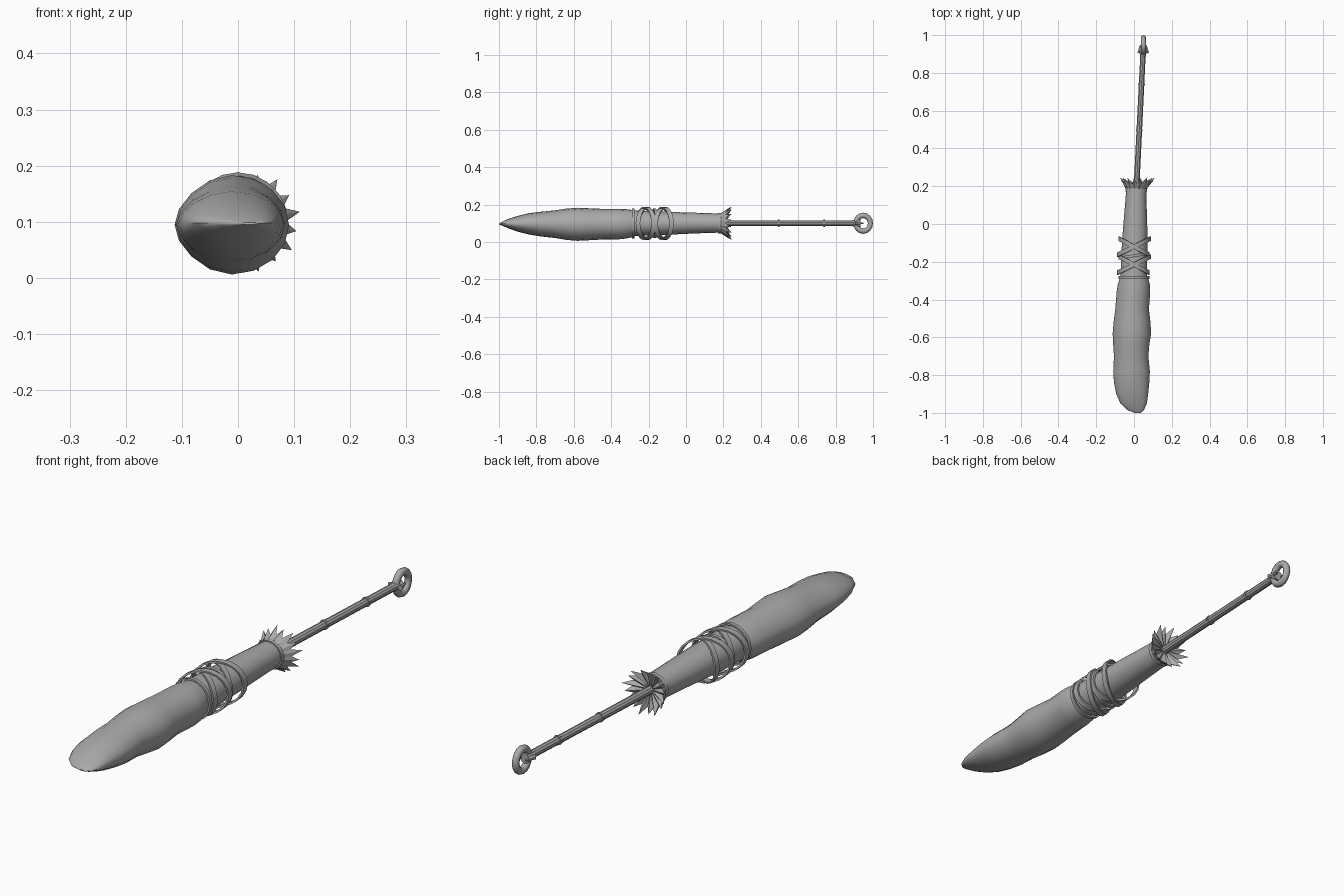
import bpy, bmesh, math
from mathutils import Vector, Matrix

if "Cube" in bpy.data.objects:
    bpy.data.objects.remove(bpy.data.objects["Cube"])

grey = bpy.data.materials.new("grey")
grey.diffuse_color = (0.4, 0.4, 0.4, 1)
grey.use_nodes = True
grey.node_tree.nodes["Principled BSDF"].inputs["Base Color"].default_value = grey.diffuse_color
CZ = 0.1


def finish(name, bm, smooth=True, angle=35):
    bmesh.ops.recalc_face_normals(bm, faces=bm.faces)
    me = bpy.data.meshes.new(name)
    bm.to_mesh(me)
    bm.free()
    ob = bpy.data.objects.new(name, me)
    bpy.context.collection.objects.link(ob)
    me.materials.append(grey)
    if smooth:
        bpy.context.view_layer.objects.active = ob
        ob.select_set(True)
        bpy.ops.object.shade_smooth_by_angle(angle=math.radians(angle))
        ob.select_set(False)
    return ob


def loft(name, sections, n=16, pinch=0.0, angle=35):
    """Sections along y: (y, x_min, x_max, z_min, z_max)."""
    bm = bmesh.new()
    rings = []
    for y, x0, x1, z0, z1 in sections:
        ring = []
        for i in range(n):
            a = 2 * math.pi * i / n
            c, s = math.cos(a), math.sin(a)
            if c < 0:
                s *= 1 - pinch * c * c
            ring.append(bm.verts.new(((x0 + x1) / 2 + c * (x1 - x0) / 2, y,
                                      (z0 + z1) / 2 + s * (z1 - z0) / 2)))
        rings.append(ring)
    for a, b in zip(rings, rings[1:]):
        for i in range(n):
            j = (i + 1) % n
            bm.faces.new((a[i], a[j], b[j], b[i]))
    bm.faces.new(rings[0])
    bm.faces.new(rings[-1])
    return finish(name, bm, angle=angle)


# Padded head, flattened to a blunt wedge at the front
loft("head", [
    (-1.00, 0.005, 0.035, 0.095, 0.099), (-0.985, -0.035, 0.053, 0.088, 0.107),
    (-0.95, -0.072, 0.068, 0.073, 0.123), (-0.90, -0.094, 0.075, 0.055, 0.139),
    (-0.84, -0.106, 0.081, 0.040, 0.154), (-0.78, -0.110, 0.084, 0.030, 0.161),
    (-0.70, -0.106, 0.076, 0.021, 0.169), (-0.64, -0.110, 0.081, 0.011, 0.178),
    (-0.58, -0.113, 0.091, 0.006, 0.183), (-0.52, -0.108, 0.087, 0.009, 0.180),
    (-0.45, -0.099, 0.079, 0.013, 0.177), (-0.36, -0.092, 0.086, 0.014, 0.177),
    (-0.32, -0.086, 0.084, 0.018, 0.175), (-0.285, -0.075, 0.074, 0.026, 0.171)],
    pinch=0.2, angle=50)

# Tapered grip, running under the wraps
loft("grip", [
    (-0.30, -0.072, 0.070, 0.032, 0.168), (-0.18, -0.068, 0.070, 0.035, 0.165),
    (-0.07, -0.062, 0.072, 0.040, 0.160), (0.06, -0.051, 0.068, 0.046, 0.156),
    (0.18, -0.041, 0.065, 0.050, 0.152)])
loft("grip_collar", [
    (0.172, -0.046, 0.070, 0.044, 0.156), (0.190, -0.046, 0.070, 0.044, 0.156)])


# Flat strap hoops, tilted left and right so that they cross
def hoop(name, y, tilt, rx, rz, width, thick=0.007, n=20):
    bm = bmesh.new()
    rows = []
    for i in range(n):
        a = 2 * math.pi * i / n
        c, s = math.cos(a), math.sin(a)
        row = []
        for r, w in ((0, -1), (thick, -1), (thick, 1), (0, 1)):
            row.append(bm.verts.new((c * (rx + r), y + tilt * c + w * width / 2,
                                     CZ - 0.001 + s * (rz + r))))
        rows.append(row)
    for i in range(n):
        a, b = rows[i], rows[(i + 1) % n]
        for k in range(4):
            m = (k + 1) % 4
            bm.faces.new((a[k], a[m], b[m], b[k]))
    finish(name, bm)


hoop("strap_front", -0.283, 0.0, 0.075, 0.074, 0.014)
for i, y in enumerate((-0.215, -0.120)):
    for side in (-1, 1):
        hoop(f"strap_cross_{i}_{side}", y, side * 0.042, 0.079 + 0.003 * side,
             0.079 + 0.003 * side, 0.024)
hoop("strap_middle", -0.168, 0.012, 0.074, 0.072, 0.014)

# Ragged crown: flared outside with pointed tips, folded funnel inside
bm = bmesh.new()
teeth = 16
cx = 0.018
base, outer, core = [], [], []
for i in range(teeth * 2):
    a = math.pi * (i + 0.5 * 2) / teeth
    c, s = math.cos(a), math.sin(a)
    tip = i % 2 == 0
    r = (0.094 if i % 4 == 0 else 0.088) if tip else 0.067
    y = (0.245 if i % 4 == 0 else 0.232) if tip else 0.212
    base.append(bm.verts.new((0.012 + 0.055 * c, 0.184, CZ + 0.053 * s)))
    outer.append(bm.verts.new((cx + r * c, y, CZ + r * s * 0.97)))
    core.append(bm.verts.new((0.013 + 0.014 * c, 0.205, CZ + 0.014 * s)))
for i in range(teeth * 2):
    j = (i + 1) % (teeth * 2)
    bm.faces.new((base[i], base[j], outer[j], outer[i]))
    bm.faces.new((outer[i], outer[j], core[j], core[i]))
bm.faces.new(base)
bm.faces.new(core)
finish("ragged_crown", bm, smooth=False)

# Slim rod with two narrow collars
start, end = Vector((0.013, 0.19, CZ)), Vector((0.049, 0.925, CZ))


def rod_piece(name, t0, t1, r0, r1, n=10):
    p, q = start.lerp(end, t0), start.lerp(end, t1)
    d = q - p
    bm = bmesh.new()
    m = Matrix.Translation((p + q) / 2) @ d.to_track_quat('Z', 'Y').to_matrix().to_4x4()
    bmesh.ops.create_cone(bm, cap_ends=True, segments=n, radius1=r0, radius2=r1,
                          depth=d.length, matrix=m)
    finish(name, bm)


rod_piece("rod", 0, 1, 0.016, 0.015)
for i, t in enumerate((0.41, 0.74)):
    rod_piece(f"rod_collar_{i}", t, t + 0.012, 0.019, 0.019)

# Forked socket that clasps the ring
rod_piece("socket", 0.94, 1.01, 0.015, 0.021)
for side in (-1, 1):
    bm = bmesh.new()
    bmesh.ops.create_cone(bm, cap_ends=True, segments=6, radius1=0.010, radius2=0.003,
                          depth=0.045, matrix=Matrix.Translation((0.049 + side * 0.019, 0.926, CZ))
                          @ Matrix.Rotation(side * 0.2, 4, 'Z')
                          @ Matrix.Rotation(-math.pi / 2, 4, 'X'))
    finish(f"prong_{side}", bm)

# Hanging ring, upright along the rod
bm = bmesh.new()
major, minor, n, k = 0.040, 0.014, 16, 8
rows = []
for i in range(n):
    a = 2 * math.pi * i / n
    row = []
    for j in range(k):
        b = 2 * math.pi * j / k
        r = major + minor * math.cos(b)
        row.append(bm.verts.new((0.05 + minor * math.sin(b), 0.947 + r * math.cos(a) * 0.98,
                                 CZ + r * math.sin(a) * 1.05)))
    rows.append(row)
for i in range(n):
    for j in range(k):
        i2, j2 = (i + 1) % n, (j + 1) % k
        bm.faces.new((rows[i][j], rows[i2][j], rows[i2][j2], rows[i][j2]))
finish("hanging_ring", bm, angle=60)
